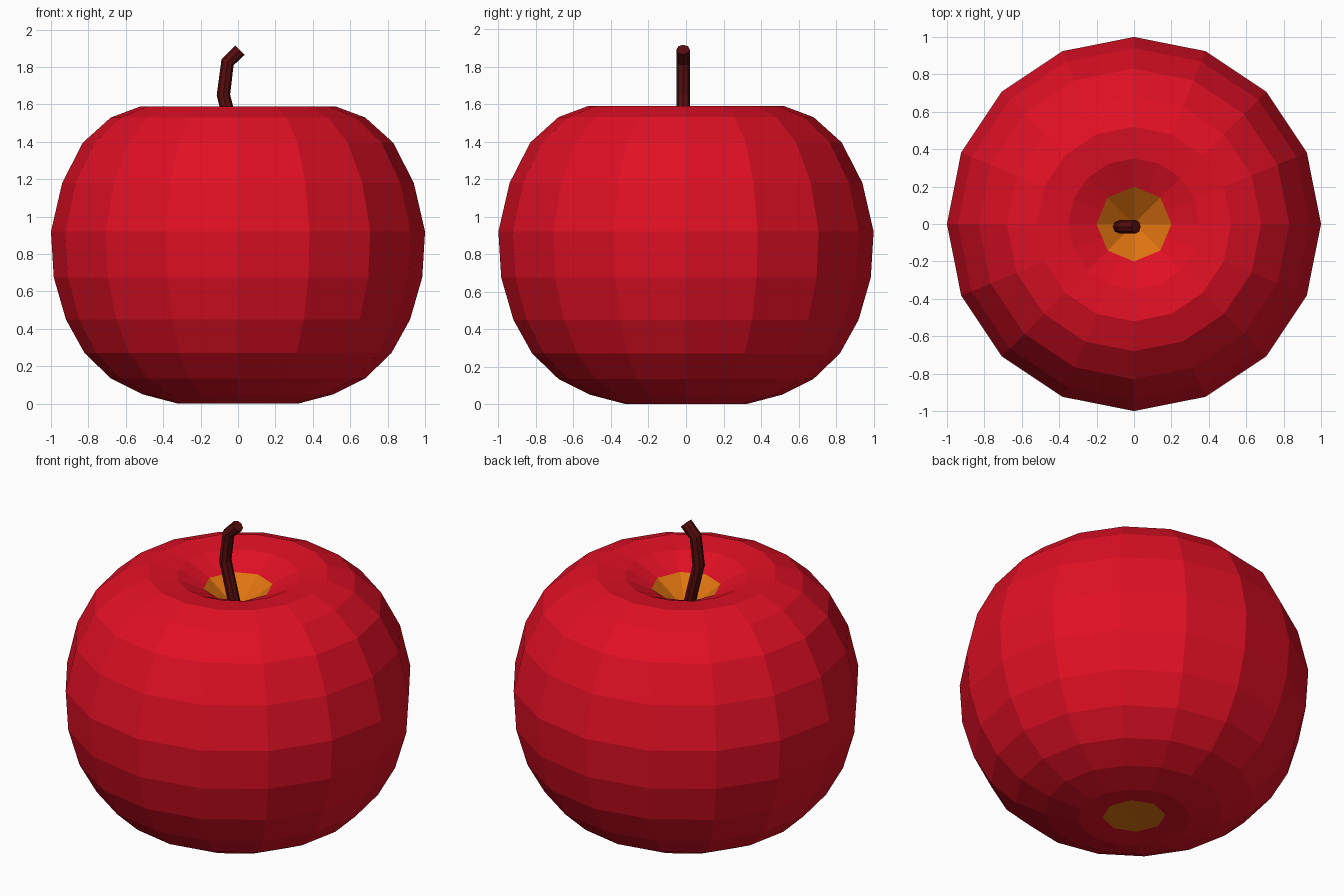
import bpy, bmesh, math
from mathutils import Vector

if "Cube" in bpy.data.objects:
    bpy.data.objects.remove(bpy.data.objects["Cube"])


def material(name, rgb):
    m = bpy.data.materials.new(name)
    m.diffuse_color = (*rgb, 1)
    m.use_nodes = True
    m.node_tree.nodes["Principled BSDF"].inputs["Base Color"].default_value = m.diffuse_color
    return m


def finish(name, bm, mats):
    bmesh.ops.recalc_face_normals(bm, faces=bm.faces)
    mesh = bpy.data.meshes.new(name)
    bm.to_mesh(mesh)
    bm.free()
    for m in mats:
        mesh.materials.append(m)
    obj = bpy.data.objects.new(name, mesh)
    bpy.context.collection.objects.link(obj)
    return obj


def bridge(bm, a, b):
    n = len(a)
    return [bm.faces.new((a[i], a[(i + 1) % n], b[(i + 1) % n], b[i])) for i in range(n)]


red = material("apple red", (0.75, 0.005, 0.018))
orange = material("core orange", (0.74, 0.175, 0.005))
brown = material("stem brown", (0.10, 0.004, 0.004))

# Apple body: lathed profile from bottom patch to top dimple, 16 sides
SIDES = 16
profile = [(0.18, 0.01), (0.32, 0.0), (0.51, 0.05), (0.68, 0.135), (0.82, 0.27),
           (0.92, 0.45), (0.985, 0.675), (1.0, 0.92), (0.94, 1.18), (0.83, 1.395),
           (0.68, 1.53), (0.52, 1.59), (0.35, 1.57), (0.20, 1.50)]
bm = bmesh.new()
rings = []
for k, (r, z) in enumerate(profile):
    ring = []
    for i in range(SIDES):
        # the orange patches at both ends are octagonal
        end = k in (0, len(profile) - 1)
        rr = r * math.cos(math.pi / 8) if end and i % 2 else r
        a = 2 * math.pi * i / SIDES
        ring.append(bm.verts.new((rr * math.cos(a), rr * math.sin(a), z)))
    rings.append(ring)
for a, b in zip(rings, rings[1:]):
    bridge(bm, a, b)

# Orange patches: flat underneath, funnel on top
for ring, z in ((rings[0], 0.012), (rings[-1], 1.35)):
    tip = bm.verts.new((0, 0, z))
    for i in range(SIDES):
        bm.faces.new((ring[i], ring[(i + 1) % SIDES], tip)).material_index = 1
finish("apple_body", bm, [red, orange])

# Stem: bent eight-sided rod
path = [Vector(p) for p in ((0.0, -0.015, 1.34), (-0.078, -0.015, 1.65),
                            (-0.056, -0.015, 1.825), (0.01, -0.015, 1.89))]
R = 0.036
bm = bmesh.new()
rings = []
for k, p in enumerate(path):
    d_in = (p - path[k - 1]).normalized() if k else Vector()
    d_out = (path[k + 1] - p).normalized() if k < len(path) - 1 else Vector()
    t = (d_in + d_out).normalized()
    side = Vector((0, 1, 0)).cross(t)
    rings.append([bm.verts.new(p + R * (math.cos(a) * side + math.sin(a) * Vector((0, 1, 0))))
                  for a in (math.pi / 4 * i for i in range(8))])
for a, b in zip(rings, rings[1:]):
    bridge(bm, a, b)
bm.faces.new(rings[0])
bm.faces.new(rings[-1])
finish("stem", bm, [brown])
